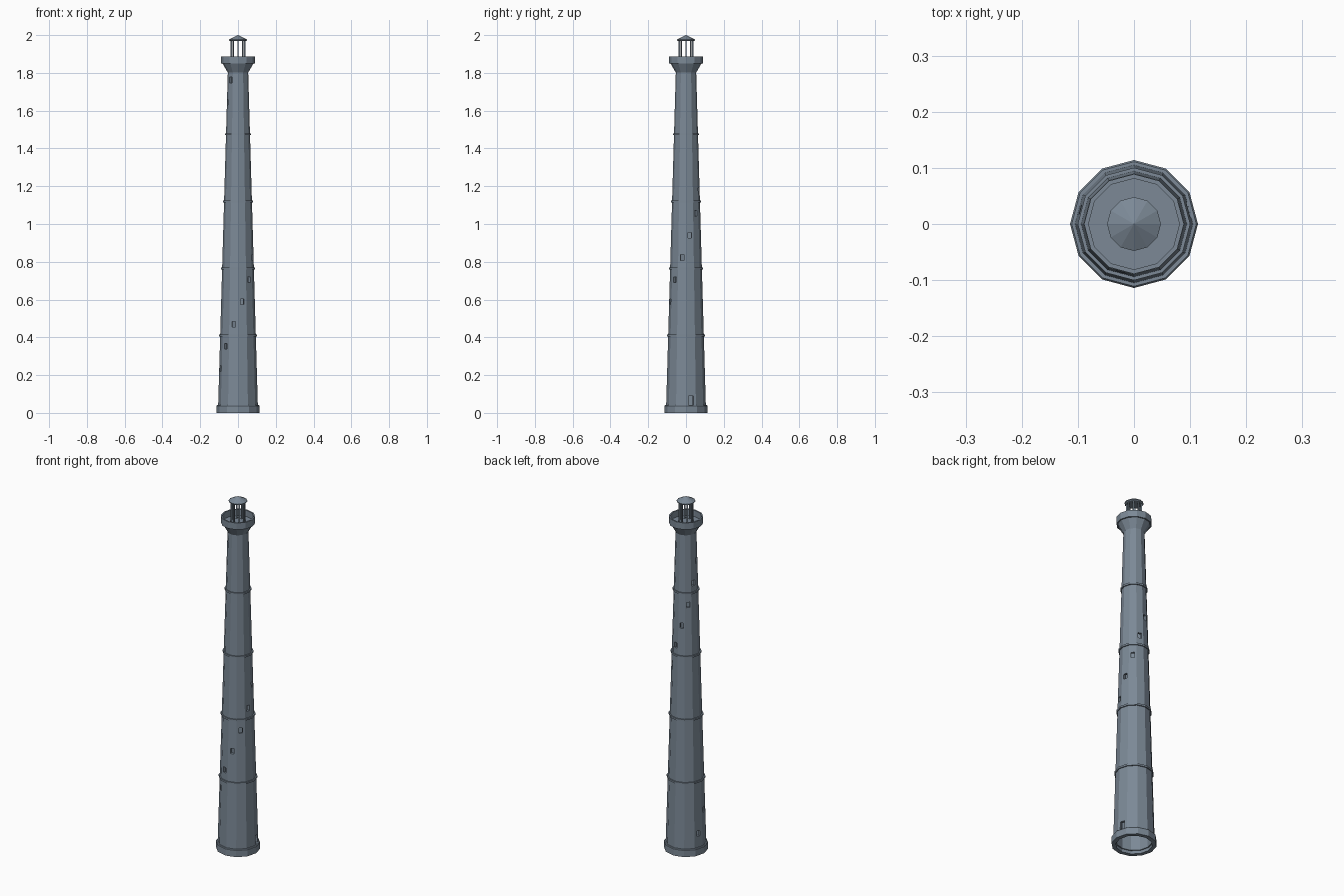
import bpy, bmesh, math
from mathutils import Matrix, Vector

if "Cube" in bpy.data.objects:
    bpy.data.objects.remove(bpy.data.objects["Cube"])

SIDES = 12
stone = bpy.data.materials.new("slate_grey")
stone.diffuse_color = (0.20, 0.25, 0.305, 1)
stone.use_nodes = True
stone.node_tree.nodes["Principled BSDF"].inputs["Base Color"].default_value = stone.diffuse_color


def finish(name, bm):
    bmesh.ops.remove_doubles(bm, verts=bm.verts, dist=1e-5)
    bmesh.ops.recalc_face_normals(bm, faces=bm.faces)
    me = bpy.data.meshes.new(name)
    bm.to_mesh(me)
    bm.free()
    me.materials.append(stone)
    ob = bpy.data.objects.new(name, me)
    bpy.context.collection.objects.link(ob)
    return ob


def lathe(name, profile):
    """Spin a closed (radius, z) loop into a twelve-sided solid."""
    bm = bmesh.new()
    rings = []
    for i in range(SIDES):
        a = 2 * math.pi * i / SIDES
        rings.append([bm.verts.new((r * math.cos(a), r * math.sin(a), z)) for r, z in profile])
    n = len(profile)
    for i in range(SIDES):
        p, q = rings[i], rings[(i + 1) % SIDES]
        for j in range(n):
            k = (j + 1) % n
            if profile[j][0] == 0 and profile[k][0] == 0:
                continue
            bm.faces.new((p[j], q[j], q[k], p[k]))
    bmesh.ops.dissolve_degenerate(bm, edges=bm.edges, dist=1e-6)
    return finish(name, bm)


def wall_r(z):
    return 0.105 + (0.054 - 0.105) * (z - 0.04) / 1.76


def add_box(bm, angle, radius, z, depth, width, height):
    a = math.radians(angle)
    m = Matrix.Translation(Vector((radius * math.cos(a), radius * math.sin(a), z)))
    m = m @ Matrix.Rotation(a, 4, 'Z') @ Matrix.Diagonal((depth, width, height, 1))
    bmesh.ops.create_cube(bm, size=1, matrix=m)


# hollow tapering tower shaft
shaft = lathe("tower_shaft", [(wall_r(0.02), 0.02), (wall_r(1.81), 1.81), (0.040, 1.81), (0.090, 0.02)])

# spiral of window openings and a door, one per facet
bm = bmesh.new()
flat = math.cos(math.pi / SIDES)
for i in range(15):
    z = 0.1175 * (i + 1)
    add_box(bm, 165 + 30 * i, wall_r(z) * flat, z, 0.05, 0.019, 0.030)
add_box(bm, 15, wall_r(0.065) * flat, 0.066, 0.05, 0.027, 0.046)
cutter = finish("opening_cutter", bm)
cutter.hide_render = True
mod = shaft.modifiers.new("openings", 'BOOLEAN')
mod.operation = 'DIFFERENCE'
mod.solver = 'EXACT'
mod.object = cutter
bpy.context.view_layer.update()
cut = bpy.data.meshes.new_from_object(shaft.evaluated_get(bpy.context.evaluated_depsgraph_get()))
shaft.modifiers.clear()
shaft.data = cut
bpy.data.objects.remove(cutter)

# base plinth ring
lathe("base_plinth", [(0.114, 0), (0.114, 0.037), (0.111, 0.041), (0.100, 0.041), (0.092, 0.0)])

# string course bands
for i, z in enumerate((0.41, 0.765, 1.12, 1.475)):
    r = wall_r(z)
    lathe(f"band_{i + 1}", [(r - 0.004, z - 0.005), (r + 0.006, z - 0.005),
                            (r + 0.006, z + 0.005), (r - 0.004, z + 0.005)])

# flared gallery with parapet wall and sunken floor
lathe("gallery", [(0, 1.80), (0.053, 1.80), (0.082, 1.85), (0.089, 1.85), (0.089, 1.888),
                  (0.081, 1.888), (0.081, 1.852), (0, 1.852)])

# lantern base, posts and lamp
lathe("lantern_base", [(0, 1.85), (0.042, 1.85), (0.042, 1.858), (0, 1.858)])
bm = bmesh.new()
for i in range(8):
    add_box(bm, 45 * i, 0.036, 1.912, 0.007, 0.007, 0.118)
finish("lantern_posts", bm)

# lantern roof
lathe("lantern_roof", [(0, 1.968), (0.042, 1.968), (0.048, 1.972), (0.048, 1.976), (0, 2.0)])
